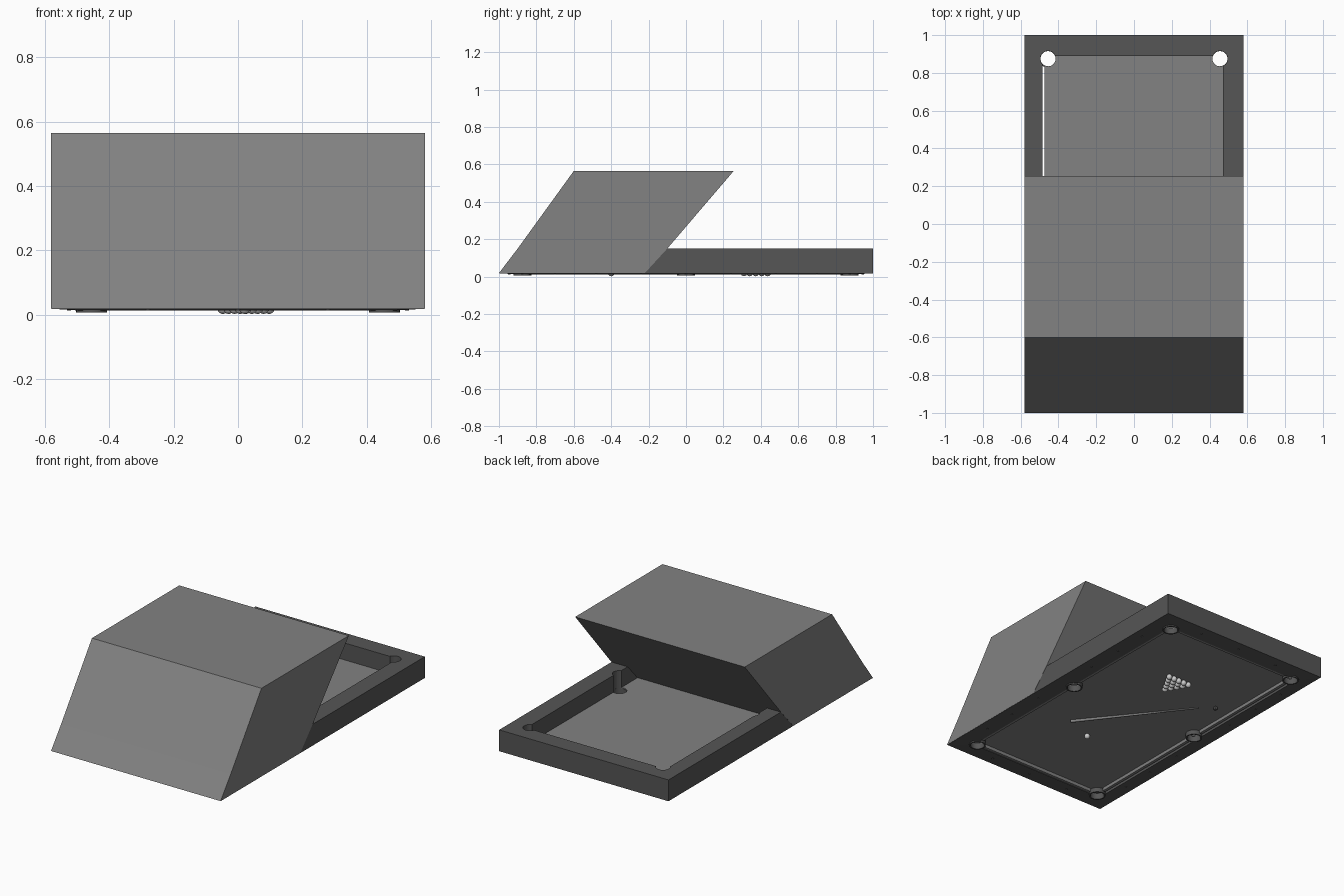
import bpy, bmesh, math
from mathutils import Vector

if "Cube" in bpy.data.objects:
    bpy.data.objects.remove(bpy.data.objects["Cube"])

def material(name, v):
    m = bpy.data.materials.new(name)
    m.diffuse_color = (v, v, v, 1)
    m.use_nodes = True
    m.node_tree.nodes["Principled BSDF"].inputs["Base Color"].default_value = m.diffuse_color
    return m

dark = material("dark_grey", 0.092)
mid = material("mid_grey", 0.223)
light = material("ball_grey", 0.55)

def finish(name, bm, mat=mid):
    bmesh.ops.recalc_face_normals(bm, faces=bm.faces)
    me = bpy.data.meshes.new(name)
    bm.to_mesh(me)
    bm.free()
    ob = bpy.data.objects.new(name, me)
    bpy.context.collection.objects.link(ob)
    me.materials.append(mat)
    return ob

def box(name, x0, x1, y0, y1, z0, z1, mat=mid):
    bm = bmesh.new()
    bmesh.ops.create_cube(bm, size=1)
    for v in bm.verts:
        v.co = Vector(((x0 + x1) / 2 + v.co.x * (x1 - x0),
                       (y0 + y1) / 2 + v.co.y * (y1 - y0),
                       (z0 + z1) / 2 + v.co.z * (z1 - z0)))
    return finish(name, bm, mat)

def loft(name, rings, closed=False, mat=mid):
    """Bridge successive rings of points, wrapping round when closed."""
    bm = bmesh.new()
    rows = [[bm.verts.new(p) for p in r] for r in rings]
    if closed:
        rows.append(rows[0])
    for a, b in zip(rows, rows[1:]):
        n = len(a)
        for i in range(n):
            bm.faces.new((a[i], a[(i + 1) % n], b[(i + 1) % n], b[i]))
    if not closed:
        bm.faces.new(rows[0])
        bm.faces.new(rows[-1])
    return finish(name, bm, mat)

def rect(x0, x1, y0, y1, z):
    return [(x0, y0, z), (x1, y0, z), (x1, y1, z), (x0, y1, z)]

def circle(x, y, r, z, n=32):
    return [(x + r * math.cos(2 * math.pi * i / n),
             y + r * math.sin(2 * math.pi * i / n), z) for i in range(n)]

def smooth(ob):
    bpy.ops.object.select_all(action='DESELECT')
    ob.select_set(True)
    bpy.context.view_layer.objects.active = ob
    bpy.ops.object.shade_smooth_by_angle()

pockets = [(sx * 0.455, y) for sx in (-1, 1) for y in (-0.875, 0, 0.875)]

# Table frame, upside down: sloped front end, rails angled to the inside edge
frame = loft("table_frame", [rect(-0.58, 0.58, -0.896, 1, 0.15),
                             rect(-0.58, 0.58, -0.998, 1, 0.018),
                             rect(-0.485, 0.47, -0.89, 0.89, 0.012),
                             rect(-0.485, 0.47, -0.89, 0.89, 0.15)], True, dark)

# Playing bed
bed = box("playing_bed", -0.473, 0.471, -0.895, 0.895, 0.034, 0.045)

# Pocket holes and collars
for x, y in pockets:
    top = 0.3 if y >= 0 else 0.1
    cutter = loft("pocket_cutter", [circle(x, y, 0.041, -0.1), circle(x, y, 0.041, top)])
    cutter.hide_render = True
    cutter.hide_set(True)
    for ob in (frame, bed):
        m = ob.modifiers.new("pocket", 'BOOLEAN')
        m.object = cutter
        m.operation = 'DIFFERENCE'
        m.solver = 'EXACT'
    collar = loft("pocket_collar", [circle(x, y, 0.040, 0.006), circle(x, y, 0.048, 0.006),
                                    circle(x, y, 0.048, 0.04), circle(x, y, 0.040, 0.04)], True, dark)
    smooth(collar)

# Cushions between the pockets
for s in (-1, 1):
    for t in (-1, 1):
        a, b = sorted((t * 0.055, t * 0.82))
        xa, xb = sorted((s * 0.452, s * 0.47))
        box("side_cushion", xa, xb, a, b, 0.014, 0.036)
    a, b = sorted((s * 0.872, s * 0.888))
    box("end_cushion", -0.4, 0.4, a, b, 0.014, 0.036)

# Slanted base block leaning over the table, with a lip down the front end
upper = [(-0.9, 0.15), (-0.6, 0.565), (0.255, 0.565), (-0.1, 0.15)]
profile = [(-1.0, 0.019)] + upper + [(-0.196, 0.046), (-0.93, 0.046), (-0.96, 0.019)]
loft("slanted_base", [[(s * 0.58, y, z) for y, z in profile] for s in (-1, 1)])

# Side panels carrying the slanted base down over the frame
panel = [(-1.0, 0.019)] + upper + [(-0.22, 0.019)]
for s in (-1, 1):
    loft("base_side_panel", [[(s * x, y, z) for y, z in panel] for x in (0.5795, 0.581)])

# Racked balls and cue ball hanging below the bed
spots = [(0.025 + (c - r / 2) * 0.036, 0.31 + r * 0.0315) for r in range(5) for c in range(r + 1)]
for i, (x, y) in enumerate(spots + [(0.02, -0.4)]):
    bm = bmesh.new()
    bmesh.ops.create_uvsphere(bm, u_segments=20, v_segments=12, radius=0.017)
    bmesh.ops.translate(bm, verts=bm.verts, vec=(x, y, 0.019))
    smooth(finish("cue_ball" if i == 15 else "racked_ball", bm, light))

# Cue stick and chalk
a, b = Vector((0.2, -0.334, 0.024)), Vector((-0.274, 0.256, 0.028))
bm = bmesh.new()
bmesh.ops.create_cone(bm, cap_ends=True, segments=16, radius1=0.009, radius2=0.004, depth=(b - a).length)
bmesh.ops.rotate(bm, verts=bm.verts, matrix=(b - a).to_track_quat('Z', 'Y').to_matrix())
bmesh.ops.translate(bm, verts=bm.verts, vec=(a + b) / 2)
smooth(finish("cue_stick", bm))
box("chalk_block", -0.359, -0.341, 0.311, 0.329, 0.016, 0.034, dark)

# Rail sights
sights = [(s * 0.525, t * y) for s in (-1, 1) for t in (-1, 1) for y in (0.24, 0.48, 0.7)]
sights += [(x, s * 0.945) for s in (-1, 1) for x in (-0.28, 0, 0.28)]
for x, y in sights:
    loft("rail_sight", [circle(x, y, 0.006, 0.012, 8), circle(x, y, 0.006, 0.02, 8)], mat=dark)
